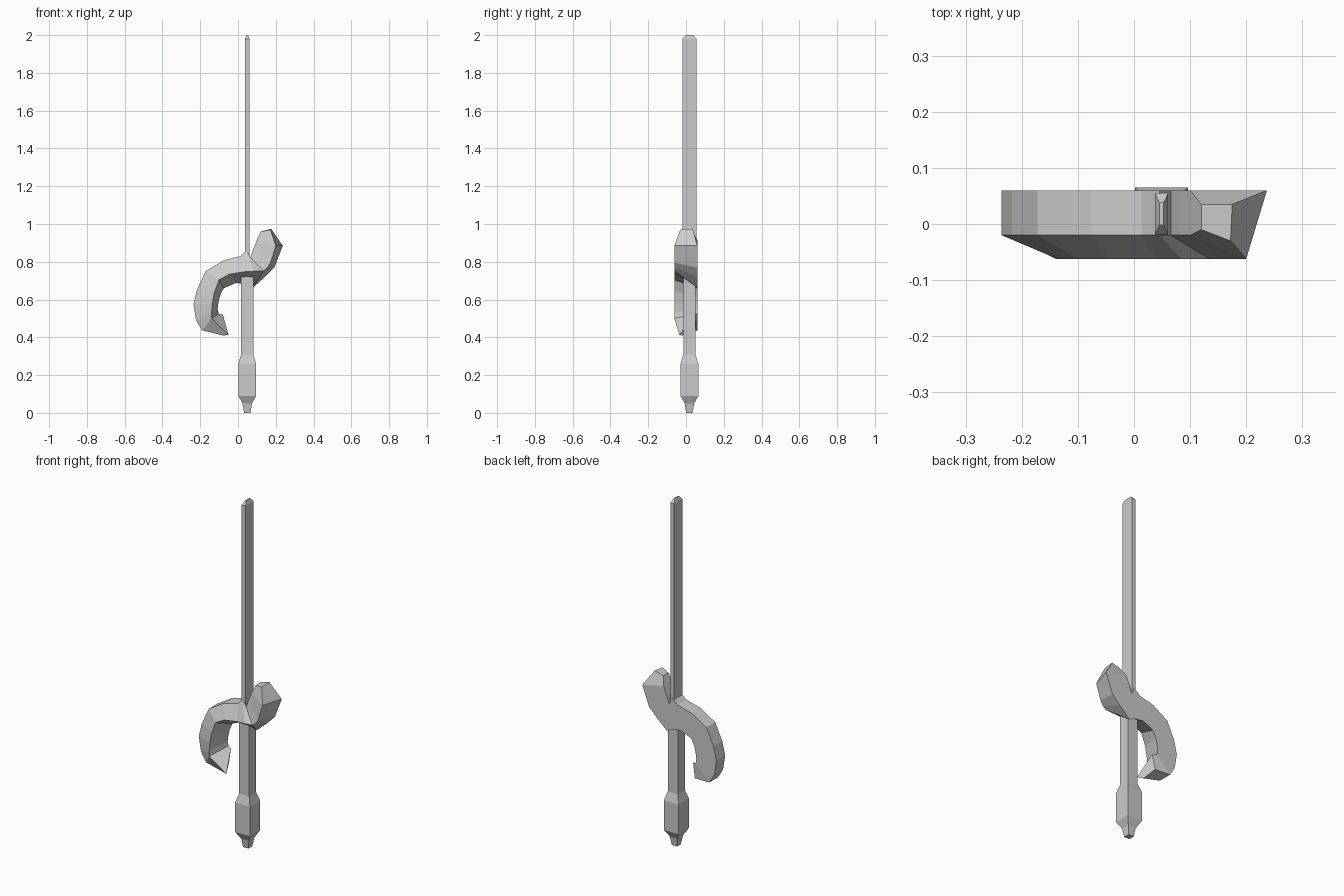
import bpy, bmesh

CX, CY = 0.049, 0.018  # shared axis of blade and handle


def loft(name, rings):
    """Skin a list of equal-length rings of 3D points and cap both ends."""
    bm = bmesh.new()
    loops = [[bm.verts.new(p) for p in ring] for ring in rings]
    n = len(loops[0])
    for a, b in zip(loops, loops[1:]):
        for i in range(n):
            j = (i + 1) % n
            bm.faces.new((a[i], a[j], b[j], b[i]))
    bm.faces.new(loops[0])
    bm.faces.new(loops[-1])
    bmesh.ops.recalc_face_normals(bm, faces=bm.faces)
    mesh = bpy.data.meshes.new(name)
    bm.to_mesh(mesh)
    bm.free()
    obj = bpy.data.objects.new(name, mesh)
    bpy.context.collection.objects.link(obj)
    return obj


def rect(hx, hy, z):
    """Rectangular ring around the sword axis."""
    return [(CX + sx * hx, CY + sy * hy, z)
            for sx, sy in ((-1, -1), (1, -1), (1, 1), (-1, 1))]


# Blade: thin flat bar with a chamfered tip
loft("blade", [rect(0.012, 0.037, 0.72), rect(0.012, 0.037, 1.98),
               rect(0.004, 0.020, 2.0)])

# Handle: square shaft, thicker grip and tapered pommel
handle = [(0.017, 0), (0.025, 0.05), (0.029, 0.058), (0.047, 0.09),
          (0.047, 0.26), (0.032, 0.31), (0.032, 0.72)]
loft("handle", [rect(h, h, z) for h, z in handle])

# Guard: S-curve with flat back and raised front ridge
# each station: outer edge x, z / ridge x, z / inner edge x, z
stations = [
    (-0.190, 0.437, -0.140, 0.500, -0.103, 0.525),
    (-0.222, 0.490, -0.140, 0.530, -0.108, 0.550),
    (-0.236, 0.574, -0.137, 0.575, -0.104, 0.580),
    (-0.217, 0.653, -0.125, 0.640, -0.095, 0.620),
    (-0.172, 0.750, -0.100, 0.705, -0.077, 0.659),
    (-0.077, 0.807, -0.045, 0.735, -0.010, 0.688),
    (0.013, 0.830, 0.040, 0.748, 0.035, 0.682),
    (0.045, 0.860, 0.085, 0.750, 0.060, 0.672),
    (0.066, 0.823, 0.135, 0.752, 0.080, 0.664),
    (0.080, 0.865, 0.155, 0.768, 0.145, 0.722),
    (0.090, 0.890, 0.172, 0.795, 0.193, 0.770),
    (0.100, 0.915, 0.200, 0.885, 0.237, 0.885),
]
BACK, EDGE, RIDGE = 0.06, -0.02, -0.062
rings = [[(ox, BACK, oz), (ox, EDGE, oz), (rx, RIDGE, rz), (ix, BACK, iz)]
         for ox, oz, rx, rz, ix, iz in stations]
# pointed hook at the low end, small chamfered cap at the high end
hook = [(-0.095, 0.055, 0.435), (-0.080, -0.02, 0.410),
        (-0.050, -0.035, 0.413), (-0.080, 0.05, 0.520)]
cap = [(0.120, 0.035, 0.960), (0.120, -0.01, 0.960),
       (0.172, -0.03, 0.970), (0.175, 0.035, 0.975)]
loft("guard", [hook] + rings + [cap])
